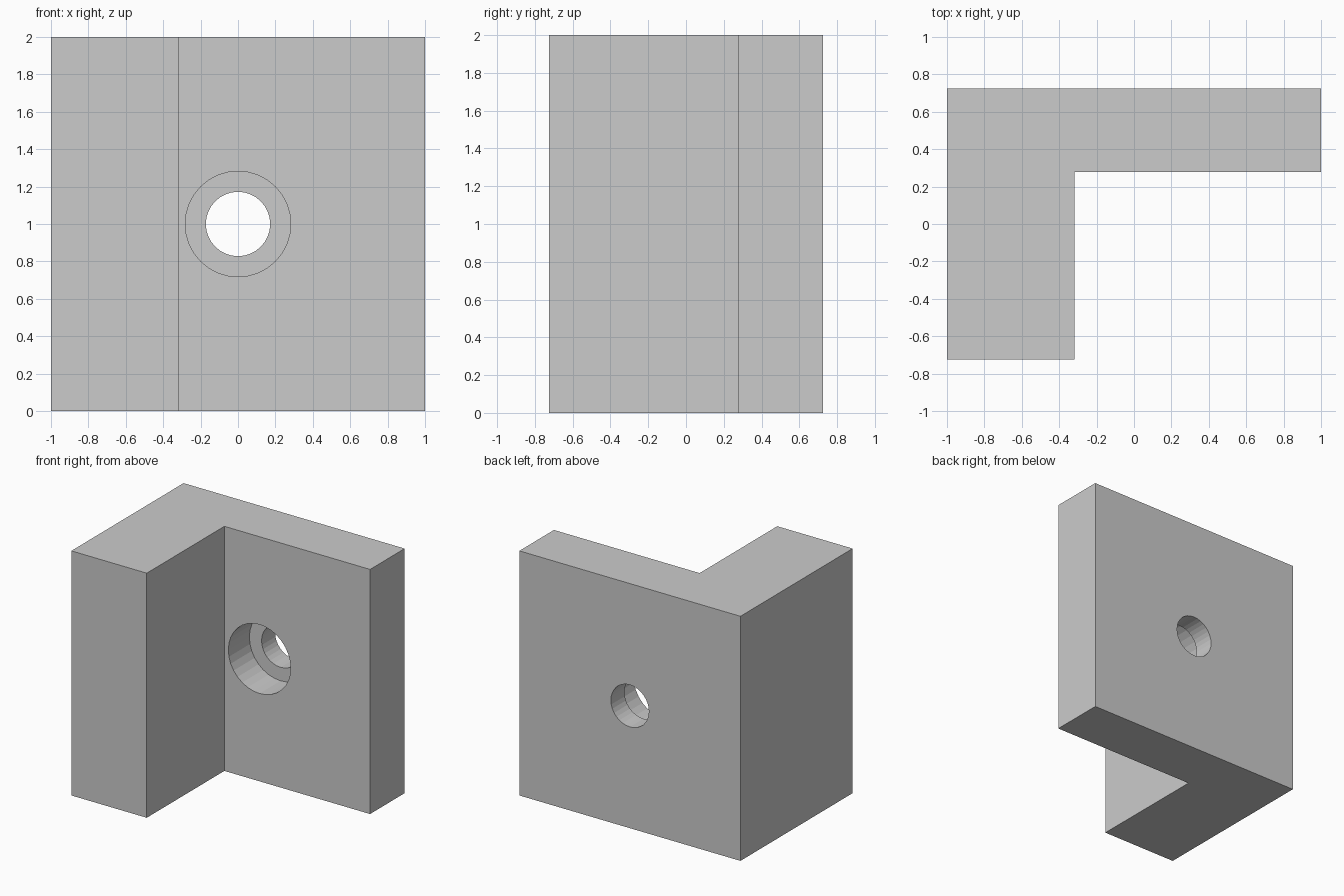
import bpy, bmesh
from math import pi

if "Cube" in bpy.data.objects:
    bpy.data.objects.remove(bpy.data.objects["Cube"])

HEIGHT = 2.0
FRONT, INNER, BACK = -0.725, 0.278, 0.725   # y of leg end, plate face, plate back
FLOOR = 0.55                                # y of the counterbore floor

# L-shaped bracket body: plan profile extruded upwards
profile = [(-1, FRONT), (-0.318, FRONT), (-0.318, INNER),
           (1, INNER), (1, BACK), (-1, BACK)]
bm = bmesh.new()
face = bm.faces.new([bm.verts.new((x, y, 0)) for x, y in profile])
extruded = bmesh.ops.extrude_face_region(bm, geom=[face])
top = [v for v in extruded["geom"] if isinstance(v, bmesh.types.BMVert)]
bmesh.ops.translate(bm, verts=top, vec=(0, 0, HEIGHT))
bmesh.ops.recalc_face_normals(bm, faces=bm.faces)
mesh = bpy.data.meshes.new("angle_bracket")
bm.to_mesh(mesh)
bm.free()
bracket = bpy.data.objects.new("angle_bracket", mesh)
bpy.context.collection.objects.link(bracket)


def drill(name, radius, y0, y1):
    """Cut a round hole through the plate along y."""
    bpy.ops.mesh.primitive_cylinder_add(
        vertices=32, radius=radius, depth=y1 - y0,
        location=(0, (y0 + y1) / 2, HEIGHT / 2), rotation=(pi / 2, 0, 0))
    cutter = bpy.context.object
    cutter.name = name
    cutter.hide_render = True
    mod = bracket.modifiers.new(name, "BOOLEAN")
    mod.operation = "DIFFERENCE"
    mod.solver = "EXACT"
    mod.object = cutter
    bpy.context.view_layer.objects.active = bracket
    bpy.ops.object.modifier_apply(modifier=name)
    bpy.data.objects.remove(cutter)


# Stepped bolt hole: wide counterbore in front, narrow hole right through
drill("counterbore", 0.282, INNER - 0.1, FLOOR)
drill("bolt_hole", 0.172, INNER - 0.1, BACK + 0.1)
